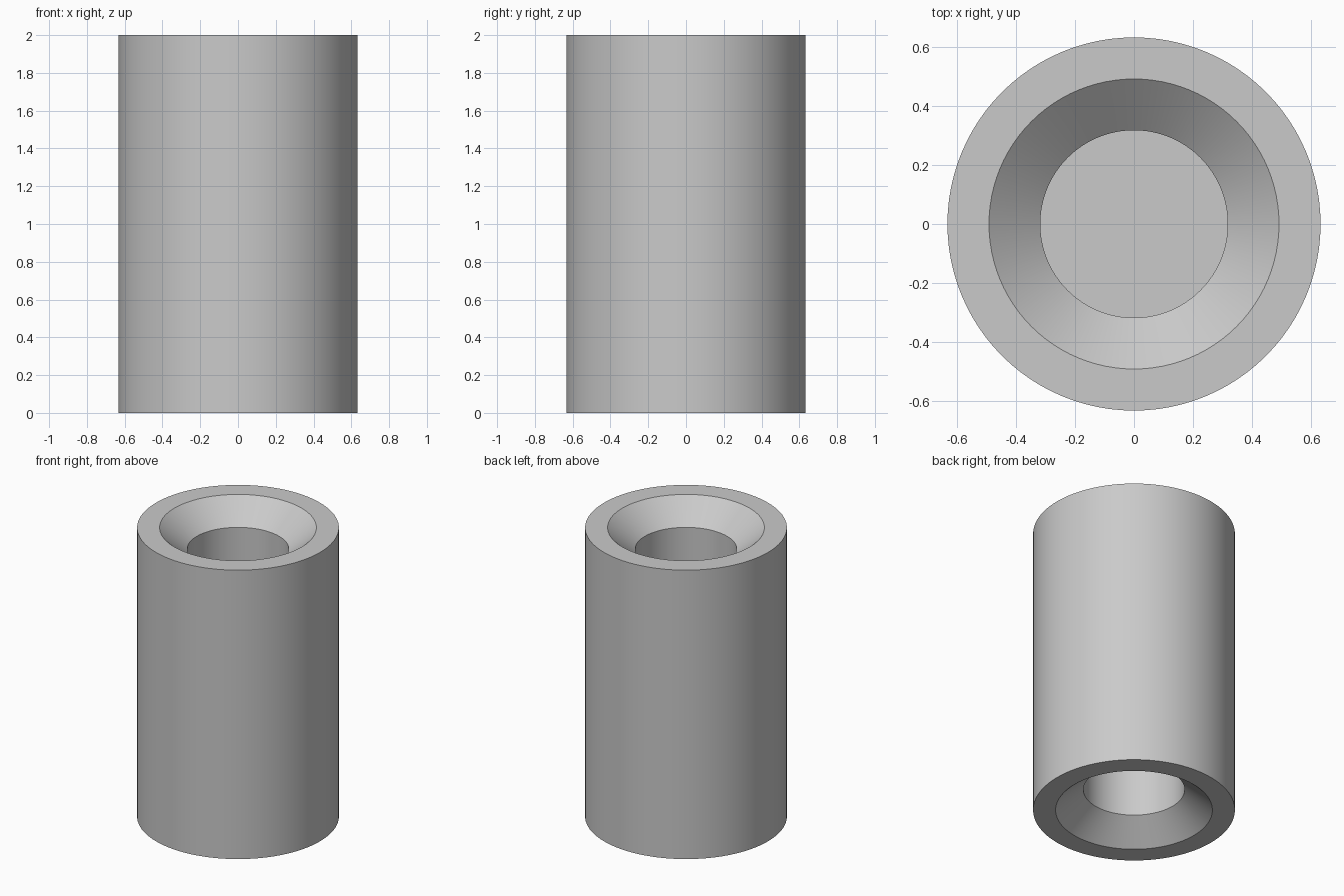
import bpy
import bmesh
import math

SEGMENTS = 96
HEIGHT = 2.0
OUTER_R, MOUTH_R, BORE_R = 0.633, 0.492, 0.318
SINK_DEPTH, BORE_DEPTH = 0.147, 0.72

cube = bpy.data.objects.get("Cube")
if cube:
    bpy.data.objects.remove(cube, do_unlink=True)

# Plain grey material
grey = bpy.data.materials.new("light_grey")
grey.use_nodes = True
colour = (0.59, 0.59, 0.59, 1.0)
grey.diffuse_color = colour
grey.node_tree.nodes["Principled BSDF"].inputs["Base Color"].default_value = colour

# Half profile of one end: bore floor, bore, countersink, rim
end = [(BORE_R, BORE_DEPTH), (BORE_R, SINK_DEPTH), (MOUTH_R, 0.0), (OUTER_R, 0.0)]
profile = end + [(r, HEIGHT - z) for r, z in reversed(end)]

# Sleeve with a countersunk blind bore in each end
bm = bmesh.new()
rings = []
for r, z in profile:
    ring = bmesh.ops.create_circle(bm, segments=SEGMENTS, radius=r)["verts"]
    bmesh.ops.translate(bm, verts=ring, vec=(0, 0, z))
    rings.append(ring)
for low, high in zip(rings, rings[1:]):
    for i in range(SEGMENTS):
        j = (i + 1) % SEGMENTS
        bm.faces.new((low[i], low[j], high[j], high[i]))

# Floors closing the two bores
for ring in (rings[0], rings[-1]):
    bm.faces.new(ring)
bmesh.ops.recalc_face_normals(bm, faces=bm.faces)

mesh = bpy.data.meshes.new("countersunk_sleeve")
bm.to_mesh(mesh)
bm.free()
mesh.materials.append(grey)
sleeve = bpy.data.objects.new("countersunk_sleeve", mesh)
bpy.context.collection.objects.link(sleeve)

# Smooth walls with crisp rims
bpy.ops.object.select_all(action="DESELECT")
sleeve.select_set(True)
bpy.context.view_layer.objects.active = sleeve
bpy.ops.object.shade_smooth_by_angle(angle=math.radians(30))
